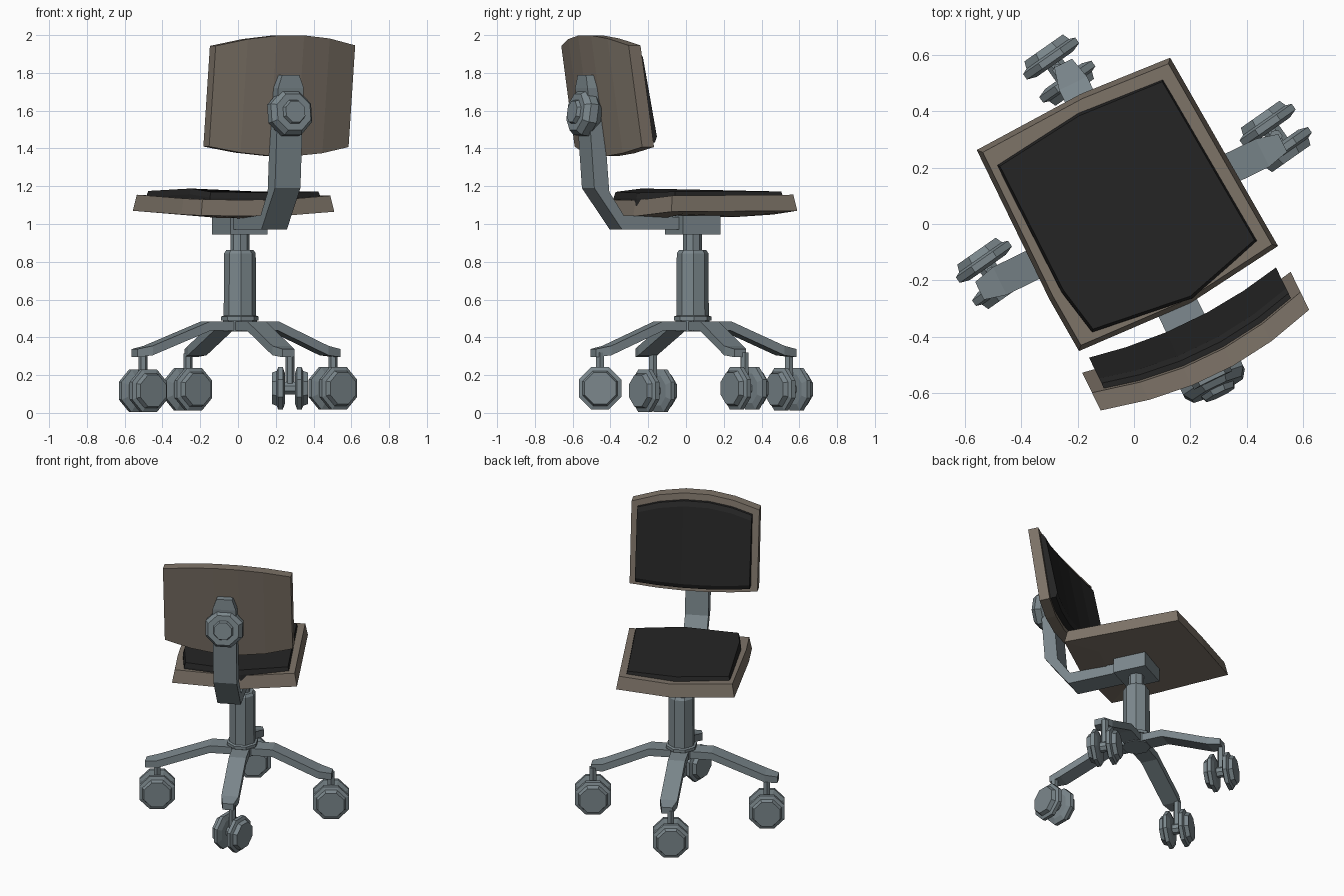
import bpy, bmesh, math
from mathutils import Matrix, Vector

if "Cube" in bpy.data.objects:
    bpy.data.objects.remove(bpy.data.objects["Cube"])

# the whole chair is turned about its column
CHAIR = Matrix.Translation((0.01, 0.035, 0)) @ Matrix.Rotation(math.radians(26), 4, 'Z')
WORLD = Matrix.Identity(4)


def material(name, rgb):
    m = bpy.data.materials.new(name)
    m.diffuse_color = (*rgb, 1)
    m.use_nodes = True
    m.node_tree.nodes["Principled BSDF"].inputs["Base Color"].default_value = m.diffuse_color
    return m


METAL = material("metal", (0.20, 0.245, 0.265))
WOOD = material("wood", (0.21, 0.175, 0.14))
FABRIC = material("fabric", (0.018, 0.018, 0.018))


def loft(name, rings, mat, xf=CHAIR):
    """Skin a list of equal-length closed rings and cap both ends."""
    bm = bmesh.new()
    vs = [[bm.verts.new(xf @ Vector(p)) for p in r] for r in rings]
    n = len(rings[0])
    for a, b in zip(vs, vs[1:]):
        for i in range(n):
            j = (i + 1) % n
            bm.faces.new((a[i], a[j], b[j], b[i]))
    bm.faces.new(vs[0])
    bm.faces.new(vs[-1])
    bmesh.ops.recalc_face_normals(bm, faces=bm.faces)
    me = bpy.data.meshes.new(name)
    bm.to_mesh(me)
    bm.free()
    me.materials.append(mat)
    ob = bpy.data.objects.new(name, me)
    bpy.context.collection.objects.link(ob)
    return ob


def turned(name, profile, mat, xf, sides=8):
    """Low-poly turned shape about local z from (radius, height) pairs."""
    rings = []
    for r, z in profile:
        rings.append([(r * math.cos((i + .5) * math.tau / sides),
                       r * math.sin((i + .5) * math.tau / sides), z) for i in range(sides)])
    return loft(name, rings, mat, xf)


def strip(name, top, half, mat, xf=CHAIR):
    """Bar along local x: (x, z top, z bottom) stations, half width per station."""
    rings = [[(x, -h, zb), (x, h, zb), (x, h, zt), (x, -h, zt)]
             for (x, zt, zb), h in zip(top, half)]
    return loft(name, rings, mat, xf)


# seat board: underside outline, slightly narrower top
outline = [(-0.557, 0.262, 1.07), (-0.19, 0.46, 1.05), (0.128, 0.589, 1.07),
           (0.51, -0.078, 1.065), (0.2, -0.28, 1.04), (-0.195, -0.45, 1.045),
           (-0.30, -0.266, 1.05)]
center = Vector((-0.02, 0.06, 0))


def shrink(pts, s, dz):
    return [(center.x + (x - center.x) * s, center.y + (y - center.y) * s, z + dz)
            for x, y, z in pts]


loft("seat_board", [shrink(outline, 0.55, -0.02 + 0.008), outline, shrink(outline, 0.96, 0.085)], WOOD, WORLD)

# seat cushion
pad = [(-0.475, 0.205, 1.175), (-0.195, 0.383, 1.165), (0.10, 0.504, 1.172),
       (0.426, -0.057, 1.172), (0.20, -0.255, 1.165), (-0.145, -0.372, 1.17),
       (-0.25, -0.234, 1.188)]
loft("seat_cushion", [shrink(pad, 1.03, -0.07), shrink(pad, 1.025, -0.03), pad], FABRIC, WORLD)


# backrest board and cushion share one curved, leaning surface
def back_v(u, z):
    return -0.49 - 0.08 * (z - 1.41) / 0.54 - bulge(u)


def bulge(u):
    return 0.057 * max(0, 1 - (u / 0.41) ** 2)


rings = []
for u in (-0.42, -0.25, -0.09, 0.07, 0.23, 0.40):
    zt, zb = 1.943 + bulge(u), 1.41 - 0.9 * bulge(u)
    rings.append([(u, back_v(u, zb), zb), (u, back_v(u, zt), zt),
                  (u, back_v(u, zt) + 0.07, zt), (u, back_v(u, zb) + 0.07, zb)])
loft("backrest_board", rings, WOOD)

rings = []
for u in (-0.375, -0.24, -0.09, 0.07, 0.22, 0.36):
    zt, zb = 1.90 + bulge(u), 1.445 - 0.9 * bulge(u)
    rings.append([(u, back_v(u, z) + d, z) for z, d in
                  ((zb, 0.06), (zt, 0.06), (zt, 0.09), (zt - 0.03, 0.105),
                   (zb + 0.03, 0.125), (zb, 0.11))])
loft("backrest_cushion", rings, FABRIC)

# bent back post, from under the seat to behind the backrest
path = [((0.0, 0.97), (0.0, 1.035)), ((-0.444, 0.97), (-0.434, 1.045)),
        ((-0.608, 1.19), (-0.52, 1.17)), ((-0.648, 1.72), (-0.565, 1.72)),
        ((-0.645, 1.79), (-0.58, 1.79))]
rings = []
for i, ((v0, z0), (v1, z1)) in enumerate(path):
    w = 0.05 if i == len(path) - 1 else 0.075
    c = -0.015
    rings.append([(c - w, v0, z0), (c + w, v0, z0), (c + w, v1, z1), (c - w, v1, z1)])
loft("back_post", rings, METAL)

# clamping knob on the back post
knob = CHAIR @ Matrix.Translation((-0.015, -0.57, 1.577)) @ Matrix.Rotation(math.radians(82), 4, 'X')
turned("post_knob", [(0.09, 0), (0.128, 0.04), (0.128, 0.085), (0.105, 0.115),
                     (0.068, 0.115), (0.06, 0.135)], METAL, knob)

# plate under the seat
strip("seat_plate", [(-0.11, 1.045, 0.945), (0.11, 1.045, 0.945)], (0.11, 0.11), METAL)

# gas column, collar and hub
turned("column", [(0.09, 0.43), (0.09, 0.49), (0.1, 0.49), (0.1, 0.51), (0.086, 0.515),
                  (0.084, 0.845), (0.072, 0.862), (0.05, 0.862), (0.05, 0.96)], METAL, CHAIR)

# four bent legs
for i, end in enumerate((0.575, 0.595, 0.62, 0.585)):
    xf = CHAIR @ Matrix.Rotation(i * math.pi / 2, 4, 'Z')
    strip("leg_%d" % (i + 1),
          [(0.04, 0.485, 0.435), (0.2, 0.485, 0.435), (end - 0.08, 0.355, 0.305), (end, 0.338, 0.295)],
          (0.055, 0.055, 0.055, 0.035), METAL, xf)

# twin-wheel casters: x, y, axle height, rolling direction
for i, (x, y, z, a) in enumerate(((0.502, 0.31, 0.13, 35), (-0.265, 0.545, 0.125, 35),
                                  (-0.503, -0.175, 0.117, 35), (0.275, -0.455, 0.13, 90))):
    base = Matrix.Translation((x, y, z)) @ Matrix.Rotation(math.radians(a), 4, 'Z')
    axle = base @ Matrix.Rotation(math.pi / 2, 4, 'X')
    turned("caster_stem_%d" % (i + 1), [(0.024, 0), (0.024, 0.19)], METAL, base, 6)
    turned("caster_axle_%d" % (i + 1), [(0.035, -0.05), (0.035, 0.05)], METAL, axle)
    for s in (-1, 1):
        turned("caster_wheel_%d_%s" % (i + 1, "a" if s < 0 else "b"),
               [(0.085, 0.026 * s), (0.122, 0.038 * s), (0.122, 0.062 * s),
                (0.1, 0.07 * s), (0.09, 0.096 * s)], METAL, axle)
